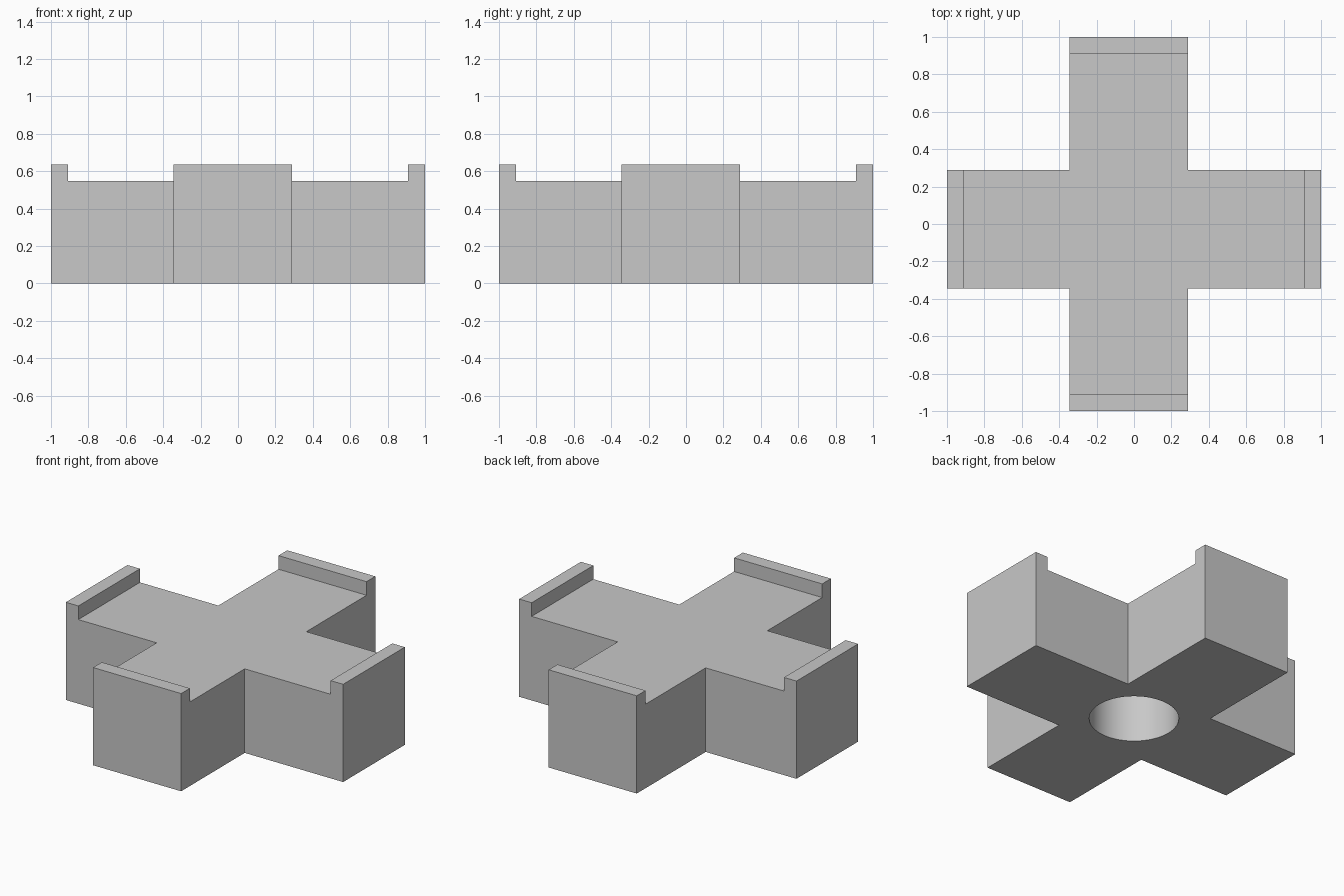
import bpy, bmesh, math

cube = bpy.data.objects.get("Cube")
if cube:
    bpy.data.objects.remove(cube, do_unlink=True)

ARM_MIN, ARM_MAX = -0.345, 0.29   # slightly off-centre arms
LIP = 0.91                        # inner edge of the end lips
DECK, TOP = 0.548, 0.637          # deck and lip heights
HOLE_RADIUS, HOLE_DEPTH = 0.265, 0.46

grey = bpy.data.materials.new("plain_grey")
grey.use_nodes = True
colour = (0.58, 0.58, 0.58, 1)
grey.diffuse_color = colour
grey.node_tree.nodes["Principled BSDF"].inputs["Base Color"].default_value = colour


def make_object(name, bm):
    mesh = bpy.data.meshes.new(name)
    bm.to_mesh(mesh)
    bm.free()
    mesh.materials.append(grey)
    obj = bpy.data.objects.new(name, mesh)
    bpy.context.collection.objects.link(obj)
    return obj


def extrude_up(bm, faces, height):
    result = bmesh.ops.extrude_face_region(bm, geom=faces)["geom"]
    verts = [g for g in result if isinstance(g, bmesh.types.BMVert)]
    bmesh.ops.translate(bm, verts=verts, vec=(0, 0, height))
    return [g for g in result if isinstance(g, bmesh.types.BMFace)]


# Cross-shaped block: a grid of cells, keeping those in either arm
bm = bmesh.new()
lines = [-1, -LIP, ARM_MIN, ARM_MAX, LIP, 1]
spans = list(zip(lines, lines[1:]))
middle = (ARM_MIN, ARM_MAX)
cells = []
for x in spans:
    for y in spans:
        if middle in (x, y):
            corners = [(x[0], y[0]), (x[1], y[0]), (x[1], y[1]), (x[0], y[1])]
            cells.append(bm.faces.new([bm.verts.new((a, b, 0)) for a, b in corners]))
bmesh.ops.remove_doubles(bm, verts=bm.verts[:], dist=0.0001)
deck = extrude_up(bm, bm.faces[:], DECK)

# Raised lip across the end of each arm
for face in deck:
    centre = face.calc_center_median()
    if max(abs(centre.x), abs(centre.y)) > LIP:
        extrude_up(bm, [face], TOP - DECK)
        if face.is_valid:
            bm.faces.remove(face)

# Merge flat regions into clean single faces
bmesh.ops.remove_doubles(bm, verts=bm.verts[:], dist=0.0001)
bmesh.ops.recalc_face_normals(bm, faces=bm.faces[:])
bmesh.ops.dissolve_limit(bm, angle_limit=0.01, verts=bm.verts[:], edges=bm.edges[:])
block = make_object("cross_block", bm)

# Round socket in the underside
bm = bmesh.new()
bmesh.ops.create_cone(bm, cap_ends=True, segments=64, radius1=HOLE_RADIUS,
                      radius2=HOLE_RADIUS, depth=2 * HOLE_DEPTH)
cutter = make_object("socket_cutter", bm)
cutter.hide_render = True

socket = block.modifiers.new("socket", 'BOOLEAN')
socket.operation = 'DIFFERENCE'
socket.solver = 'EXACT'
socket.object = cutter
bpy.ops.object.select_all(action='DESELECT')
block.select_set(True)
bpy.context.view_layer.objects.active = block
bpy.ops.object.modifier_apply(modifier=socket.name)
bpy.data.objects.remove(cutter, do_unlink=True)
bpy.ops.object.shade_smooth_by_angle(angle=math.radians(30))
